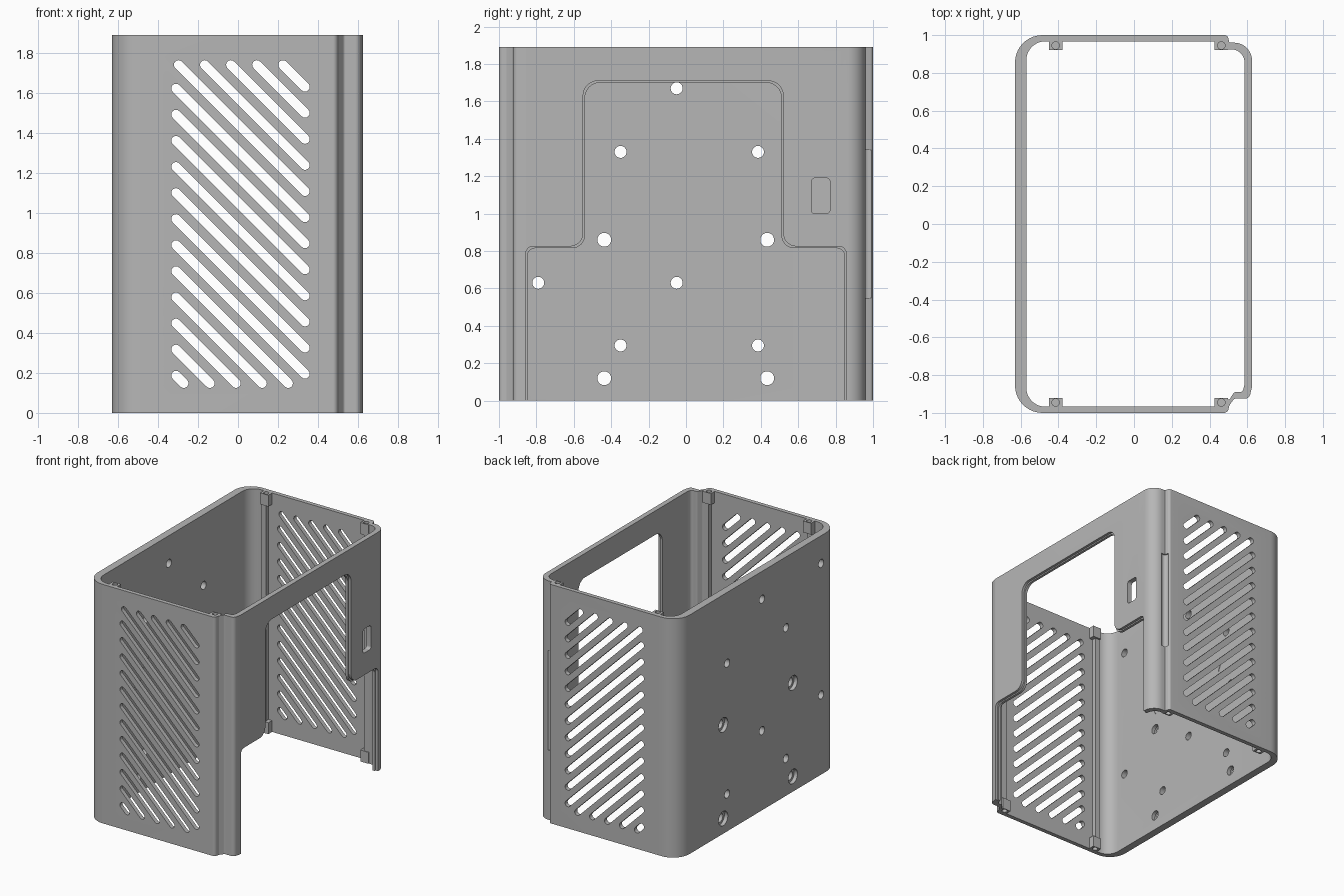
import bpy
import bmesh
import math
from mathutils import Vector

cube = bpy.data.objects.get("Cube")
if cube:
    bpy.data.objects.remove(cube, do_unlink=True)

HEIGHT = 1.89

grey = bpy.data.materials.new("plain grey")
grey.use_nodes = True
grey.diffuse_color = (0.47, 0.47, 0.47, 1)
grey.node_tree.nodes["Principled BSDF"].inputs["Base Color"].default_value = grey.diffuse_color


def fillet(corners, steps=10):
    """Round each (u, v, radius) corner of a closed outline."""
    out = []
    for i, (u, v, r) in enumerate(corners):
        p = Vector((u, v))
        a = (Vector(corners[i - 1][:2]) - p).normalized()
        b = (Vector(corners[(i + 1) % len(corners)][:2]) - p).normalized()
        if r == 0:
            out.append(p)
            continue
        half = a.angle(b) / 2
        centre = p + (a + b).normalized() * (r / math.sin(half))
        start = p + a * (r / math.tan(half)) - centre
        end = p + b * (r / math.tan(half)) - centre
        sweep = math.atan2(start.x * end.y - start.y * end.x, start.dot(end))
        for k in range(steps + 1):
            t = sweep * k / steps
            c, s = math.cos(t), math.sin(t)
            out.append(centre + Vector((start.x * c - start.y * s, start.x * s + start.y * c)))
    return out


def circle(u, v, r, n=32):
    return [Vector((u + r * math.cos(math.tau * k / n), v + r * math.sin(math.tau * k / n)))
            for k in range(n)]


def capsule(p, q, r, n=8):
    base = math.atan2(q.y - p.y, q.x - p.x)
    pts = []
    for centre, turn in ((q, -math.pi / 2), (p, math.pi / 2)):
        for k in range(n + 1):
            t = base + turn + math.pi * k / n
            pts.append(centre + Vector((math.cos(t), math.sin(t))) * r)
    return pts


def rect(u0, u1, v0, v1, r=0):
    return fillet([(u0, v0, r), (u1, v0, r), (u1, v1, r), (u0, v1, r)])


PLACE = {"x": lambda u, v, w: (w, u, v),
         "y": lambda u, v, w: (u, w, v),
         "z": lambda u, v, w: (u, v, w)}


def prisms(name, outlines, lo, hi, axis):
    """One object holding every outline extruded along an axis."""
    bm = bmesh.new()
    for pts in outlines:
        low, high = [[bm.verts.new(PLACE[axis](p.x, p.y, w)) for p in pts] for w in (lo, hi)]
        bm.faces.new(low[::-1])
        bm.faces.new(high)
        for i in range(len(pts)):
            j = (i + 1) % len(pts)
            bm.faces.new((low[i], low[j], high[j], high[i]))
    bmesh.ops.recalc_face_normals(bm, faces=bm.faces)
    mesh = bpy.data.meshes.new(name)
    bm.to_mesh(mesh)
    bm.free()
    mesh.materials.append(grey)
    obj = bpy.data.objects.new(name, mesh)
    bpy.context.scene.collection.objects.link(obj)
    return obj


def combine(target, tool, operation="DIFFERENCE"):
    mod = target.modifiers.new("combine", "BOOLEAN")
    mod.operation, mod.object, mod.solver = operation, tool, "EXACT"
    graph = bpy.context.evaluated_depsgraph_get()
    mesh = bpy.data.meshes.new_from_object(target.evaluated_get(graph))
    target.modifiers.clear()
    target.data = mesh
    bpy.data.objects.remove(tool, do_unlink=True)


# Wall outline: rounded left corners, stepped right corners
outer = fillet([(-.63, -1, .145), (.495, -1, .025), (.505, -.96, .01), (.53, -.925, .015),
                (.61, -.925, .03), (.625, -.86, .05), (.625, .96, .095), (.505, .96, .004),
                (.495, 1, .02), (-.63, 1, .145)])

# Inner outline, with full height ribs along the front and back walls
left_rib = [(-.57, .967, .1), (-.45, .967, 0), (-.45, .935, 0), (-.41, .935, 0), (-.41, .967, 0)]
inner = fillet([(u, -v, r) for u, v, r in left_rib]
               + [(.455, -.967, 0), (.455, -.93, 0), (.505, -.93, .01), (.53, -.89, .02),
                  (.575, -.89, .02), (.585, -.85, .02), (.585, .925, .07),
                  (.455, .925, 0), (.455, .967, 0)]
               + left_rib[::-1])

shell = prisms("case_shell", [outer], 0, HEIGHT, "z")
combine(shell, prisms("cavity", [inner], -.1, HEIGHT + .1, "z"))

# Screw bosses at the top and bottom of each rib
spots = [(x, side * .945) for x in (-.415, .462) for side in (-1, 1)]
boss_plan = [rect(x - .036, x + .036, *sorted((math.copysign(.92, y), math.copysign(.98, y))))
             for x, y in spots]
screw_plan = [circle(x, y, .02, 16) for x, y in spots]
for lo, hi in ((0, .09), (HEIGHT - .09, HEIGHT)):
    combine(shell, prisms("bosses", boss_plan, lo, hi, "z"), "UNION")
for lo, hi in ((-.02, .06), (HEIGHT - .06, HEIGHT + .02)):
    combine(shell, prisms("screw_holes", screw_plan, lo, hi, "z"))

# Diagonal vents through the front and back walls
vents = []
for k in range(17):
    total = 1.965 - .1305 * k
    x0 = max(-.31, total - 1.74)
    x1 = min(.335, total - .148)
    vents.append(capsule(Vector((x0, total - x0)), Vector((x1, total - x1)), .0235))
combine(shell, prisms("vents", vents, -1.1, 1.1, "y"))


# Stepped opening in the right wall, with a shallow outer rebate
def opening(d):
    return fillet([(-.847 - d, -.1, 0), (.847 + d, -.1, 0), (.847 + d, .815 + d, .04),
                   (.51 + d, .815 + d, .07), (.51 + d, 1.7 + d, .08), (-.54 - d, 1.7 + d, .08),
                   (-.54 - d, .815 + d, .07), (-.847 - d, .815 + d, .04)])


combine(shell, prisms("opening", [opening(0)], .5, .7, "x"))
combine(shell, prisms("rebate", [opening(.01)], .605, .7, "x"))
combine(shell, prisms("switch_hole", [rect(.67, .77, 1, 1.19, .02)], .5, .7, "x"))

# Mounting holes in the left wall; the larger ones are counterbored outside
small = [(-.05, 1.67), (-.79, 1.67), (-.35, 1.33), (.385, 1.33),
         (-.79, .63), (-.05, .63), (-.35, .295), (.385, .295)]
large = [(y, z) for y in (-.437, .434) for z in (.12, .86)]
combine(shell, prisms("mount_holes", [circle(y, z, .032) for y, z in small]
                      + [circle(y, z, .037) for y, z in large], -.7, -.5, "x"))
combine(shell, prisms("counterbores", [circle(y, z, .057) for y, z in large], -.7, -.6, "x"))
combine(shell, prisms("round_marks", [circle(-.375, 1.04, .075), circle(.37, 1.02, .075)],
                      -.573, -.5, "x"))

# Finger scoop along the back right step
combine(shell, prisms("scoop", [circle(.517, .975, .026, 24)], .55, 1.34, "z"))

bpy.ops.object.select_all(action="DESELECT")
shell.select_set(True)
bpy.context.view_layer.objects.active = shell
bpy.ops.object.shade_smooth_by_angle(angle=math.radians(30))
